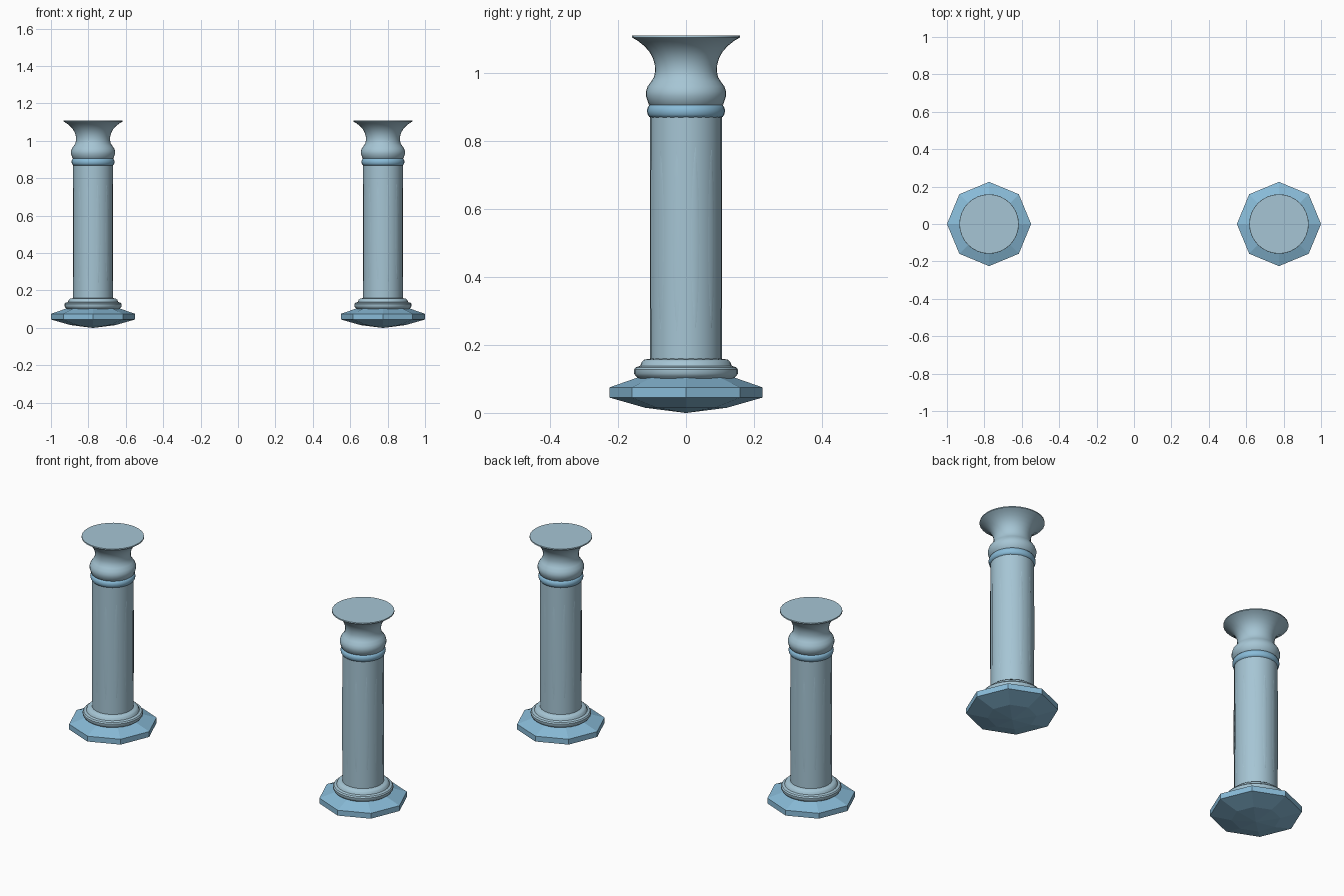
import bpy, bmesh, math

if "Cube" in bpy.data.objects:
    bpy.data.objects.remove(bpy.data.objects["Cube"])


def material(name, rgb):
    m = bpy.data.materials.new(name)
    m.diffuse_color = (*rgb, 1)
    m.use_nodes = True
    m.node_tree.nodes["Principled BSDF"].inputs["Base Color"].default_value = m.diffuse_color
    return m


STONE = material("pale blue grey stone", (0.38, 0.56, 0.66))
TRIM = material("sky blue trim", (0.25, 0.50, 0.69))


def finish(bm, name, x, mat, angle=None):
    bmesh.ops.recalc_face_normals(bm, faces=bm.faces)
    mesh = bpy.data.meshes.new(name)
    bm.to_mesh(mesh)
    bm.free()
    ob = bpy.data.objects.new(name, mesh)
    bpy.context.collection.objects.link(ob)
    ob.location.x = x
    mesh.materials.append(mat)
    if angle:
        bpy.ops.object.select_all(action='DESELECT')
        ob.select_set(True)
        bpy.context.view_layer.objects.active = ob
        bpy.ops.object.shade_smooth_by_angle(angle=math.radians(angle))
    return ob


def lathe(name, profile, sides, x, mat, angle=None):
    """Closed turned part from (radius, height) pairs, bottom to top."""
    bm = bmesh.new()
    rings = []
    for r, z in profile:
        rings.append([bm.verts.new((r * math.cos(2 * math.pi * i / sides),
                                    r * math.sin(2 * math.pi * i / sides), z))
                      for i in range(sides)])
    for a, b in zip(rings, rings[1:]):
        for i in range(sides):
            j = (i + 1) % sides
            bm.faces.new((a[i], a[j], b[j], b[i]))
    bm.faces.new(rings[0])
    bm.faces.new(rings[-1])
    return finish(bm, name, x, mat, angle)


def flutes(name, x, count=12, z0=0.22, z1=0.80, steps=10):
    """Slim lens-shaped facets standing slightly proud of the shaft."""
    bm = bmesh.new()
    for k in range(count):
        a = 2 * math.pi * (k + 0.5) / count
        rows = []
        for s in range(steps + 1):
            t = s / steps
            w = max(0.02, math.sin(math.pi * t) ** 0.6)
            row = []
            for u, r in ((-1, 0.1035), (0, 0.1055 + 0.003 * w), (1, 0.1035)):
                b = a + u * w * 0.22
                row.append(bm.verts.new((r * math.cos(b), r * math.sin(b),
                                         z0 + (z1 - z0) * t)))
            rows.append(row)
        for p, q in zip(rows, rows[1:]):
            for i in range(2):
                bm.faces.new((p[i], p[i + 1], q[i + 1], q[i]))
            bm.faces.new((p[2], p[0], q[0], q[2]))
        bm.faces.new(rows[0])
        bm.faces.new(rows[-1])
    return finish(bm, name, x, STONE, 40)


for side, x in (("left", -0.775), ("right", 0.775)):
    # octagonal plinth with shallow pointed underside
    lathe(side + "_plinth", [(0.002, 0.0), (0.12, 0.015), (0.225, 0.045),
          (0.225, 0.075), (0.125, 0.11)], 8, x, TRIM)
    # stepped round foot
    lathe(side + "_foot", [(0.13, 0.095), (0.148, 0.108), (0.153, 0.116),
          (0.153, 0.127), (0.148, 0.134), (0.135, 0.138), (0.130, 0.150),
          (0.122, 0.157), (0.100, 0.160)], 32, x, STONE, 35)
    # shaft and its flutes
    lathe(side + "_shaft", [(0.106, 0.15), (0.106, 0.88)], 24, x, STONE, 20)
    flutes(side + "_flutes", x)
    # rounded collar ring
    lathe(side + "_collar", [(0.10, 0.868), (0.108, 0.870), (0.113, 0.878),
          (0.115, 0.888), (0.113, 0.898), (0.108, 0.905), (0.10, 0.907)],
          32, x, TRIM, 50)
    # flared capital
    lathe(side + "_capital", [(0.100, 0.900), (0.110, 0.908), (0.118, 0.932),
          (0.118, 0.945), (0.113, 0.960), (0.102, 0.975), (0.094, 0.988),
          (0.091, 1.005), (0.092, 1.025), (0.098, 1.045), (0.109, 1.064),
          (0.124, 1.080), (0.143, 1.095), (0.159, 1.104), (0.158, 1.110)],
          32, x, STONE, 35)
